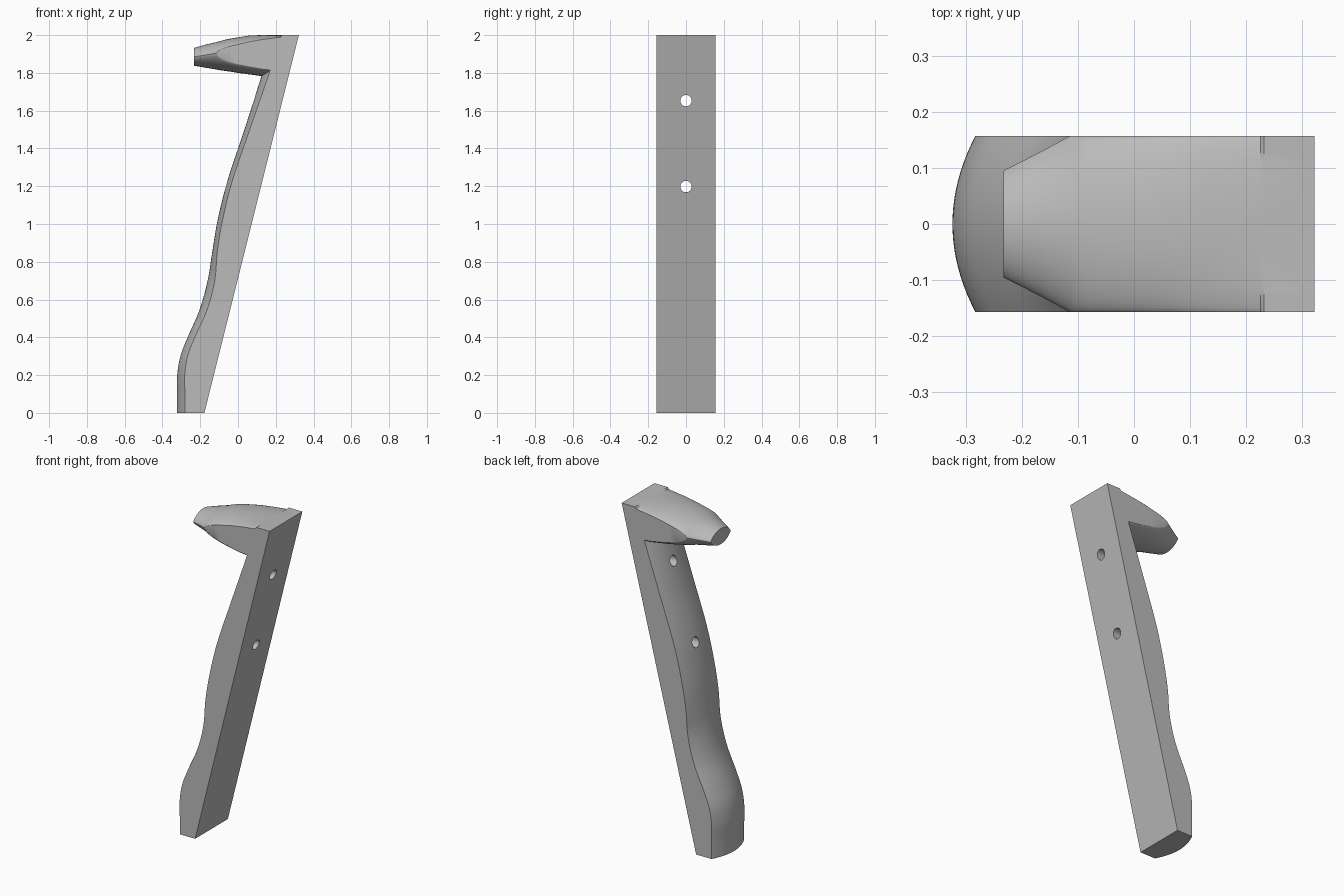
import bpy, bmesh, math
from mathutils import Matrix

cube = bpy.data.objects.get("Cube")
if cube:
    bpy.data.objects.remove(cube, do_unlink=True)

HALF = 0.157
ARC = 20

grey = bpy.data.materials.new("plain grey")
grey.use_nodes = True
grey.diffuse_color = (0.5, 0.5, 0.5, 1)
bsdf = next(n for n in grey.node_tree.nodes if n.type == 'BSDF_PRINCIPLED')
bsdf.inputs["Base Color"].default_value = grey.diffuse_color


def back(z):
    """Slanted flat mounting face."""
    return -0.178 + 0.25 * z


def finish(name, bm):
    bmesh.ops.remove_doubles(bm, verts=bm.verts, dist=1e-5)
    bmesh.ops.recalc_face_normals(bm, faces=bm.faces)
    me = bpy.data.meshes.new(name)
    bm.to_mesh(me)
    bm.free()
    me.materials.append(grey)
    ob = bpy.data.objects.new(name, me)
    bpy.context.collection.objects.link(ob)
    return ob


def loft(name, rings):
    bm = bmesh.new()
    vs = [[bm.verts.new(p) for p in r] for r in rings]
    n = len(vs[0])
    for a, b in zip(vs, vs[1:]):
        for i in range(n):
            j = (i + 1) % n
            bm.faces.new((a[i], a[j], b[j], b[i]))
    bm.faces.new(vs[0])
    bm.faces.new(vs[-1])
    return finish(name, bm)


def smooth_rows(rows, steps):
    """Catmull-Rom interpolation of table rows."""
    out = []
    for i in range(len(rows) - 1):
        p0, p3 = rows[max(i - 1, 0)], rows[min(i + 2, len(rows) - 1)]
        for s in range(steps):
            t = s / steps
            out.append([0.5 * (2 * b + (c - a) * t + (2 * a - 5 * b + 4 * c - d) * t * t
                               + (3 * b - a - 3 * c + d) * t ** 3)
                        for a, b, c, d in zip(p0, rows[i], rows[i + 1], p3)])
    return out + [rows[-1]]


# Leg: height, crest of the rounded front, depth of the rounding
leg_rows = [(0, -.323, .042), (.1, -.323, .042), (.2, -.322, .04), (.3, -.305, .038),
            (.4, -.267, .038), (.545, -.204, .04), (.7, -.161, .038), (.86, -.135, .026),
            (1.02, -.108, .026), (1.23, -.056, .026), (1.5, .034, .028),
            (1.783, .124, .036), (1.84, .142, .036)]


def leg_ring(z, crest, depth):
    ring = [(back(z), HALF, z), (back(z), -HALF, z)]
    for i in range(ARC + 1):
        u = -1 + 2 * i / ARC
        ring.append((crest + depth * u * u, HALF * u, z))
    return ring


body = loft("hook_body", [leg_ring(*r) for r in smooth_rows(leg_rows, 5)])

# Arm: x, half width, top crest, top edge, bottom edge, bottom crest
arm_rows = [(-.233, .095, 1.932, 1.885, 1.885, 1.838),
            (-.17, .127, 1.95, 1.895, 1.895, 1.827),
            (-.114, HALF, 1.963, 1.905, 1.905, 1.818),
            (-.105, HALF, 1.966, 1.916, 1.891, 1.816),
            (-.085, HALF, 1.971, 1.927, 1.877, 1.813),
            (-.05, HALF, 1.98, 1.939, 1.861, 1.808),
            (0, HALF, 1.988, 1.951, 1.846, 1.80),
            (.06, HALF, 1.998, 1.965, 1.832, 1.792),
            (.125, HALF, 2, 1.976, 1.82, 1.783),
            (.225, HALF, 2, 1.989, 1.81, 1.785),
            (.232, HALF, 2, 2, 1.81, 1.79)]


def arm_ring(x, w, top, top_edge, low_edge, low, slanted=False):
    ring = []
    for sign, crest, edge in ((1, top, top_edge), (-1, low, low_edge)):
        for i in range(ARC + 1):
            u = sign * math.cos(math.pi * i / ARC)
            z = edge + (crest - edge) * max(0, 1 - u * u) ** 0.7
            ring.append((back(z) if slanted else x, w * u, z))
    return ring


rings = [arm_ring(*r) for r in arm_rows]
rings.append(arm_ring(0, HALF, 2, 2, 1.81, 1.81, slanted=True))
arm = loft("arm_block", rings)

# Screw holes running straight through the leg
bm = bmesh.new()
for z in (1.198, 1.653):
    bmesh.ops.create_cone(bm, cap_ends=True, segments=32, radius1=.03, radius2=.03, depth=1.2,
                          matrix=Matrix.Translation((0, 0, z)) @ Matrix.Rotation(math.pi / 2, 4, 'Y'))
holes = finish("hole_cutter", bm)

# Join the arm, then cut the holes
bpy.context.view_layer.objects.active = body
body.select_set(True)
for helper, op in ((arm, 'UNION'), (holes, 'DIFFERENCE')):
    mod = body.modifiers.new(op.title(), 'BOOLEAN')
    mod.object, mod.operation, mod.solver = helper, op, 'EXACT'
    bpy.ops.object.modifier_apply(modifier=mod.name)
    bpy.data.objects.remove(helper, do_unlink=True)
bpy.ops.object.shade_smooth_by_angle(angle=math.radians(28))
